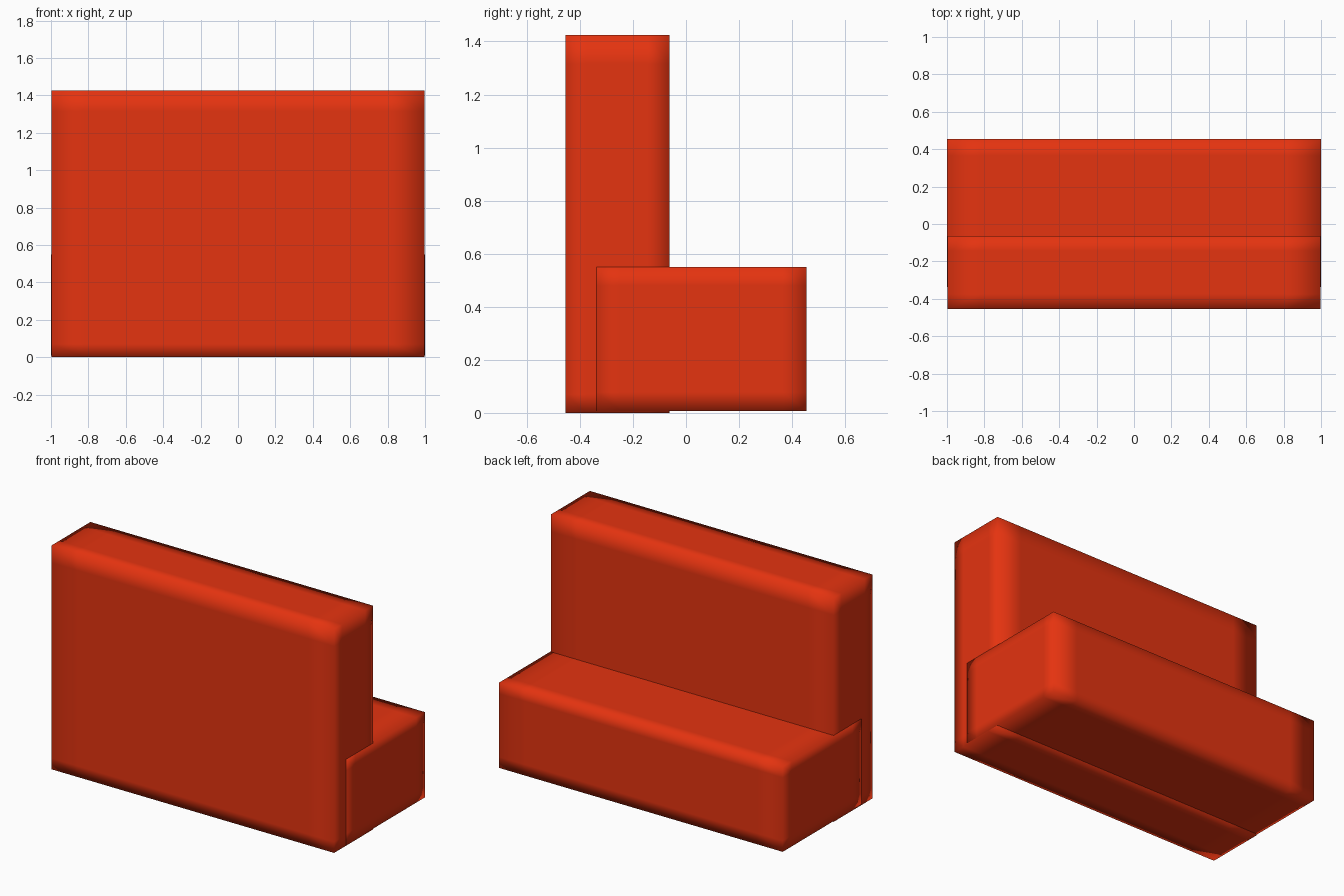
import bpy, bmesh
from mathutils import Vector

if "Cube" in bpy.data.objects:
    bpy.data.objects.remove(bpy.data.objects["Cube"])

# Single upholstery colour
red = bpy.data.materials.new("upholstery_red")
red.diffuse_color = (0.78, 0.033, 0.005, 1.0)
red.use_nodes = True
red.node_tree.nodes["Principled BSDF"].inputs["Base Color"].default_value = red.diffuse_color


def soft_block(name, lo, hi, inset_lo, inset_hi):
    """Square-cornered block with support loops, smooth shaded for soft edges."""
    lo, hi = Vector(lo), Vector(hi)
    bm = bmesh.new()
    bmesh.ops.create_cube(bm, size=1)
    for v in bm.verts:
        v.co = Vector([lo[i] + (v.co[i] + 0.5) * (hi[i] - lo[i]) for i in range(3)])
    for axis in range(3):
        normal = Vector((0, 0, 0))
        normal[axis] = 1
        for pos in (lo[axis] + inset_lo[axis], hi[axis] - inset_hi[axis]):
            bmesh.ops.bisect_plane(bm, geom=bm.verts[:] + bm.edges[:] + bm.faces[:],
                                   plane_co=normal * pos, plane_no=normal)
    bmesh.ops.recalc_face_normals(bm, faces=bm.faces[:])
    for f in bm.faces:
        f.smooth = True
    mesh = bpy.data.meshes.new(name)
    bm.to_mesh(mesh)
    bm.free()
    mesh.materials.append(red)
    obj = bpy.data.objects.new(name, mesh)
    bpy.context.collection.objects.link(obj)
    return obj


# Tall backrest
soft_block("backrest", (-0.996, -0.455, 0.0), (0.996, -0.063, 1.425),
           (0.18, 0.08, 0.07), (0.18, 0.08, 0.11))
# Low seat, slightly wider and overlapping the backrest
soft_block("seat", (-1.0, -0.338, 0.008), (1.0, 0.455, 0.55),
           (0.18, 0.09, 0.07), (0.18, 0.09, 0.07))
